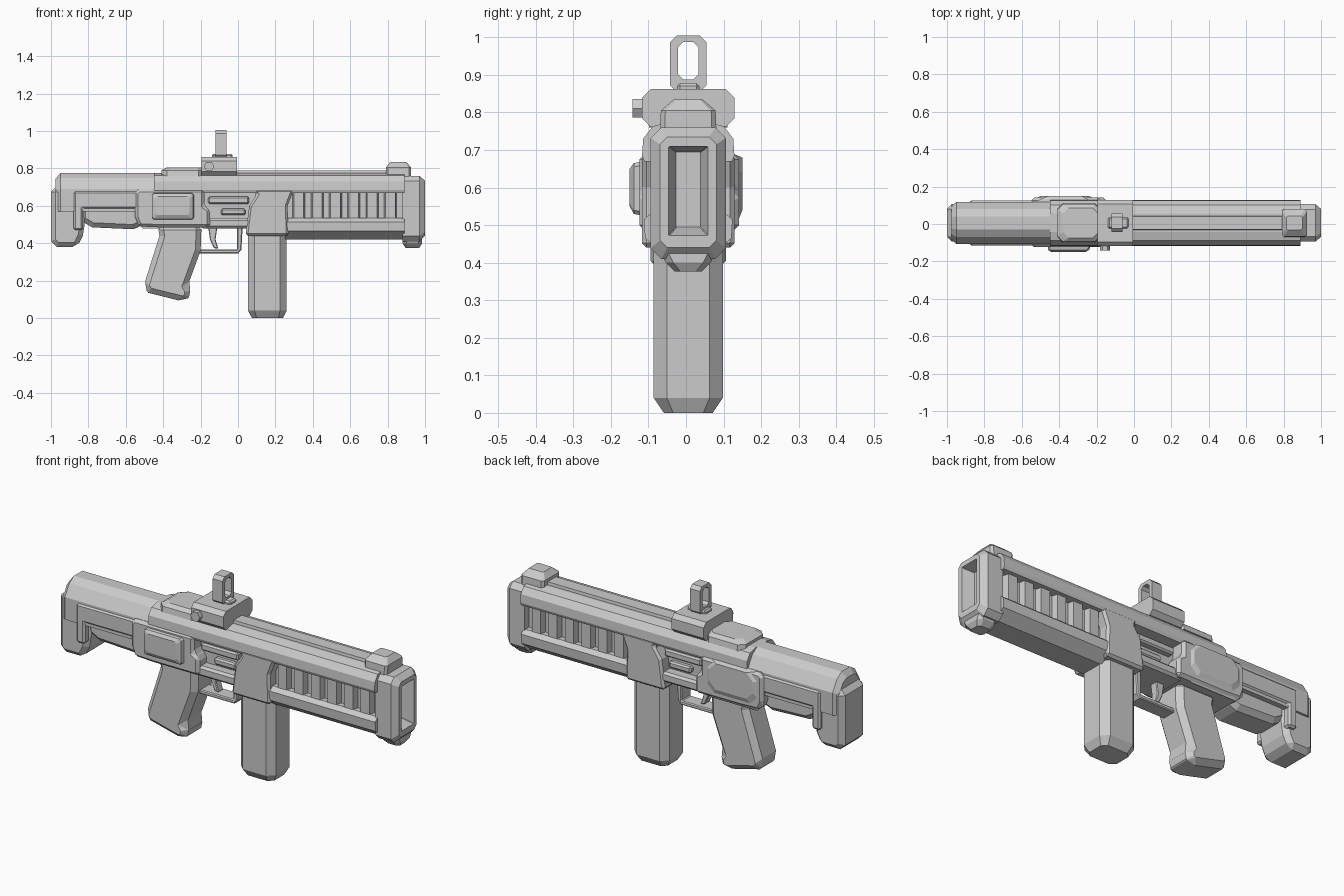
import bpy, bmesh, math
from mathutils import Vector

CY = 0.006  # the body sits slightly off the bounding-box centre


def place(axis, t, u, v):
    """Map section coords to world: x->(y,z), y->(x,z), z->(x,y)."""
    return {'x': (t, u + CY, v), 'y': (u, t + CY, v), 'z': (u, v + CY, t)}[axis]


def skin(name, axis, rings, closed=False, bevel=0.0):
    """Bridge rings of (t, points); cap the ends unless closed."""
    bm = bmesh.new()
    loops = [[bm.verts.new(place(axis, t, u, v)) for u, v in pts] for t, pts in rings]
    pairs = list(zip(loops, loops[1:]))
    if closed:
        pairs.append((loops[-1], loops[0]))
    else:
        bm.faces.new(loops[0])
        bm.faces.new(loops[-1])
    for a, b in pairs:
        n = len(a)
        for i in range(n):
            bm.faces.new((a[i], a[(i + 1) % n], b[(i + 1) % n], b[i]))
    bmesh.ops.recalc_face_normals(bm, faces=bm.faces)
    me = bpy.data.meshes.new(name)
    bm.to_mesh(me)
    bm.free()
    ob = bpy.data.objects.new(name, me)
    bpy.context.collection.objects.link(ob)
    if bevel:
        m = ob.modifiers.new("Bevel", 'BEVEL')
        m.width, m.segments, m.limit_method = bevel, 1, 'ANGLE'
        m.angle_limit = math.radians(50)
    return ob


def prism(name, axis, pts, lo, hi, bevel=0.0):
    return skin(name, axis, [(lo, pts), (hi, pts)], bevel=bevel)


def octa(u0, u1, v0, v1, c):
    return [(u0 + c, v0), (u1 - c, v0), (u1, v0 + c), (u1, v1 - c),
            (u1 - c, v1), (u0 + c, v1), (u0, v1 - c), (u0, v0 + c)]


def loft(name, axis, rings, closed=False):
    return skin(name, axis, [(r[0], octa(*r[1:])) for r in rings], closed)


def box(name, x0, x1, h, z0, z1, bevel=0.0):
    return prism(name, 'y', [(x0, z0), (x1, z0), (x1, z1), (x0, z1)], -h, h, bevel)


def sym(half):
    """Mirror a right-hand half section."""
    return half + [(-u, v) for u, v in reversed(half)]


# Shoulder stock
top = [(.112, .57), (.112, .69), (.075, .75), (.035, .775)]
rear = [(.09, .57), (.09, .68), (.06, .73), (.03, .745)]
skin("stock_upper", 'x', [(-.975, sym(rear)), (-.95, sym(top)), (-.42, sym(top))])
prism("stock_butt", 'y', [(-1, .70), (-1, .41), (-.97, .38), (-.86, .38), (-.83, .44),
                          (-.82, .50), (-.82, .62), (-.94, .70)], -.1, .1, .025)
prism("stock_side_panel", 'y', [(-.88, .68), (-.88, .47), (-.83, .47), (-.83, .585),
                                (-.5, .585), (-.5, .68)], -.12, .12, .01)
prism("stock_strut", 'y', [(-.84, .6), (-.84, .52), (-.78, .485), (-.56, .475), (-.5, .5),
                           (-.5, .6)], -.085, .085, .025)

# Upper rail and central rib
prism("upper_rail", 'x', sym([(.117, .67), (.123, .685), (.12, .73), (.095, .763), (.05, .775)]),
      -.45, .89)
prism("rail_rib", 'x', sym([(.04, .76), (.035, .79)]), -.4, .82)
loft("top_plate", 'z', [(.76, -.41, -.18, -.105, .105, .03), (.79, -.41, -.18, -.1, .1, .03),
                        (.806, -.38, -.19, -.08, .08, .03)])

# Receiver
box("receiver_core", -.5, .12, .06, .49, .69)
prism("receiver_rear_block", 'y', [(-.55, .54), (-.53, .49), (-.42, .485), (-.15, .485), (-.15, .58),
                                   (-.18, .6), (-.18, .69), (-.53, .69), (-.55, .67)],
      -.13, .135, .015)
prism("receiver_lower_lip", 'y', [(-.2, .48), (.1, .48), (.06, .535), (-.16, .535)],
      -.115, .115, .012)
prism("receiver_front_block", 'y', [(.04, .44), (.27, .44), (.265, .6), (.30, .69), (.08, .69),
                                    (.1, .66), (.06, .6)], -.123, .123, .012)
box("bolt_upper", -.16, .06, .095, .61, .65, .008)
box("bolt_lower", -.09, .04, .085, .55, .585, .008)
loft("left_side_panel", 'y', [(-.12, -.46, -.23, .525, .67, .01), (-.145, -.46, -.24, .53, .665, .01),
                              (-.156, -.44, -.26, .55, .65, .01)])
loft("right_side_panel", 'y', [(.12, -.55, -.2, .48, .69, .04), (.144, -.5, -.24, .54, .68, .04)])

# Handguard with recessed ribs
box("handguard_core", .25, .89, .065, .5, .7)
prism("handguard_lower", 'x', sym([(.06, .42), (.115, .465), (.118, .515), (.095, .535)]), .25, .89)
for i in range(6):
    x = .325 + i * .098
    for s in (-1, 1):
        prism(f"handguard_rib_{i}_{'left' if s < 0 else 'right'}", 'z',
              [(x - .035, s * .06), (x + .035, s * .06), (x + .026, s * .096), (x - .026, s * .096)],
              .52, .68)

# Muzzle block with recessed opening
loft("muzzle_block", 'x', [(.88, -.1, .1, .41, .76, .028), (.97, -.1, .1, .41, .76, .028),
                           (1.0, -.075, .075, .44, .735, .02), (1.0, -.052, .052, .472, .71, .002),
                           (.94, -.032, .032, .495, .695, .002)])
loft("muzzle_foot", 'z', [(.43, .88, .985, -.075, .075, .02), (.4, .88, .985, -.06, .06, .02),
                          (.376, .895, .97, -.035, .035, .015)])

# Sights
loft("front_sight", 'z', [(.75, .79, .925, -.075, .075, .012), (.805, .79, .925, -.073, .073, .012),
                          (.835, .815, .9, -.038, .038, .008)])
loft("rear_sight_mount", 'x', [(-.195, -.123, .123, .762, .862, .022),
                               (-.005, -.123, .123, .762, .862, .022)])
box("rear_sight_riser", -.14, -.03, .03, .85, .878, .008)
loft("rear_sight_ring", 'x', [(-.12, -.049, .049, .855, 1.005, .018), (-.062, -.049, .049, .855, 1.005, .018),
                              (-.062, -.027, .027, .888, .988, .014), (-.12, -.027, .027, .888, .988, .014)],
     closed=True)
prism("sight_knob", 'y', [(-.155 + .028 * math.cos(a), .811 + .028 * math.sin(a))
                          for a in [k * math.pi / 3 for k in range(6)]], -.148, -.1)

# Magazine
loft("magazine", 'z', [(0, .075, .24, -.065, .065, .025), (.04, .053, .26, -.092, .092, .035),
                       (.46, .053, .26, -.092, .092, .035)])

# Pistol grip
prism("pistol_grip", 'y', [(-.43, .5), (-.42, .44), (-.505, .17), (-.48, .135), (-.29, .088),
                           (-.262, .11), (-.255, .145), (-.27, .17), (-.2, .36), (-.195, .5)],
      -.085, .085, .028)

# Trigger and guard
prism("trigger_guard", 'y', [(-.21, .345), (0, .345), (.018, .365), (.025, .49), (-.005, .49),
                             (-.005, .367), (-.21, .367)], -.04, .04, .005)
prism("trigger", 'y', [(-.16, .49), (-.15, .42), (-.13, .375), (-.105, .37), (-.12, .42),
                       (-.11, .49)], -.022, .022, .004)
